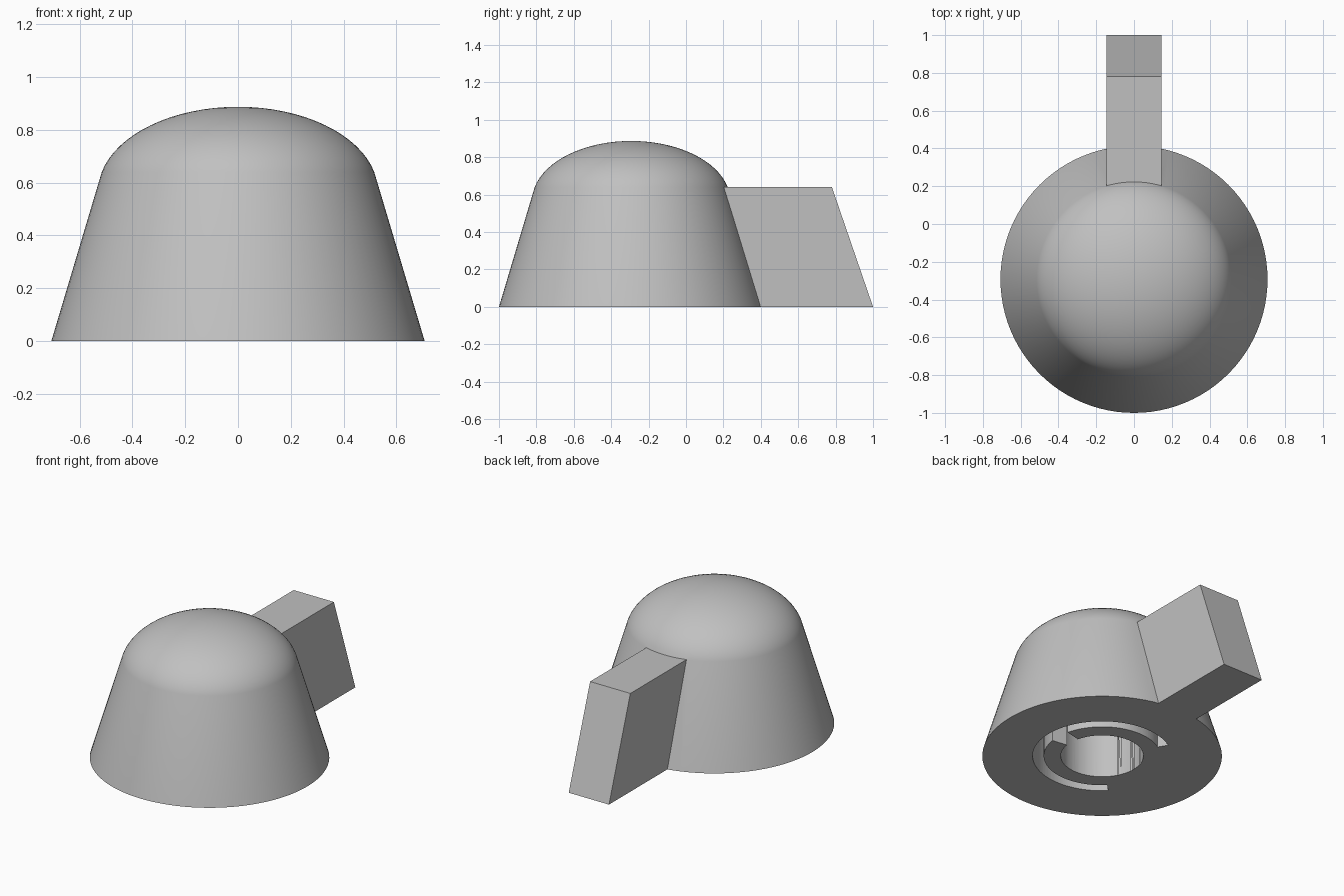
import bpy, bmesh, math

CY = -0.293          # knob axis
RIM_Z = 0.64         # height where the cone meets the dome

cube = bpy.data.objects.get("Cube")
if cube:
    bpy.data.objects.remove(cube, do_unlink=True)

grey = bpy.data.materials.new("plain grey")
grey.use_nodes = True
colour = (0.53, 0.53, 0.53, 1)
grey.diffuse_color = colour
grey.node_tree.nodes["Principled BSDF"].inputs["Base Color"].default_value = colour


def make_object(name, bm):
    bmesh.ops.recalc_face_normals(bm, faces=bm.faces)
    mesh = bpy.data.meshes.new(name)
    bm.to_mesh(mesh)
    bm.free()
    mesh.materials.append(grey)
    obj = bpy.data.objects.new(name, mesh)
    bpy.context.collection.objects.link(obj)
    return obj


def prism(name, outline, direction):
    """Extrude a closed outline of 3D points along a direction."""
    bm = bmesh.new()
    face = bm.faces.new([bm.verts.new(p) for p in outline])
    ext = bmesh.ops.extrude_face_region(bm, geom=[face])
    verts = [v for v in ext["geom"] if isinstance(v, bmesh.types.BMVert)]
    bmesh.ops.translate(bm, verts=verts, vec=direction)
    return make_object(name, bm)


def revolve(name, profile, steps=96):
    bm = bmesh.new()
    verts = [bm.verts.new((r, CY, z)) for r, z in profile]
    edges = [bm.edges.new(pair) for pair in zip(verts, verts[1:])]
    bmesh.ops.spin(bm, geom=verts + edges, cent=(0, CY, 0), axis=(0, 0, 1),
                   angle=math.tau, steps=steps)
    bmesh.ops.remove_doubles(bm, verts=bm.verts, dist=1e-4)
    return make_object(name, bm)


def arc(radius, start, end, z, steps=64):
    angles = [math.radians(start + (end - start) * i / steps) for i in range(steps + 1)]
    return [(radius * math.cos(a), CY + radius * math.sin(a), z) for a in angles]


def sector(name, inner, outer, start, end, depth):
    """Part of a ring, used to cut slots into the underside."""
    outline = arc(outer, start, end, -0.1) + arc(inner, end, start, -0.1)
    return prism(name, outline, (0, 0, depth + 0.1))


def combine(target, tool, operation):
    mod = target.modifiers.new(operation.title(), "BOOLEAN")
    mod.object, mod.operation, mod.solver = tool, operation, "EXACT"
    bpy.context.view_layer.objects.active = target
    bpy.ops.object.modifier_apply(modifier=mod.name)
    bpy.data.objects.remove(tool, do_unlink=True)


# Tapered body with an elliptical dome
dome_r, dome_h, dome_z = 0.53, 0.32, 0.567
low = math.asin((RIM_Z - dome_z) / dome_h)
profile = [(0, 0), (0.707, 0)]
for i in range(17):
    a = low + (math.pi / 2 - low) * i / 16
    profile.append((dome_r * math.cos(a), dome_z + dome_h * math.sin(a)))
knob = revolve("knob_body", profile)

# Pointer handle, sloped at the back
side = [(-0.145, 0.15, 0), (-0.145, 1, 0), (-0.145, 0.78, RIM_Z), (-0.145, 0.15, RIM_Z)]
combine(knob, prism("pointer_handle", side, (0.29, 0, 0)), "UNION")

# Shaft socket, the slot round it and the gap in its wall
socket = prism("shaft_socket", arc(0.244, 0, 360, -0.1)[:-1], (0, 0, 0.55))
combine(knob, socket, "DIFFERENCE")
combine(knob, sector("ring_slot", 0.345, 0.41, -135, 122, 0.3), "DIFFERENCE")
combine(knob, sector("wall_gap", 0.2, 0.38, -8, 14, 0.3), "DIFFERENCE")

# Smooth curved faces, keep the edges sharp
bpy.ops.object.select_all(action="DESELECT")
knob.select_set(True)
bpy.context.view_layer.objects.active = knob
bpy.ops.object.shade_smooth_by_angle(angle=math.radians(25))
